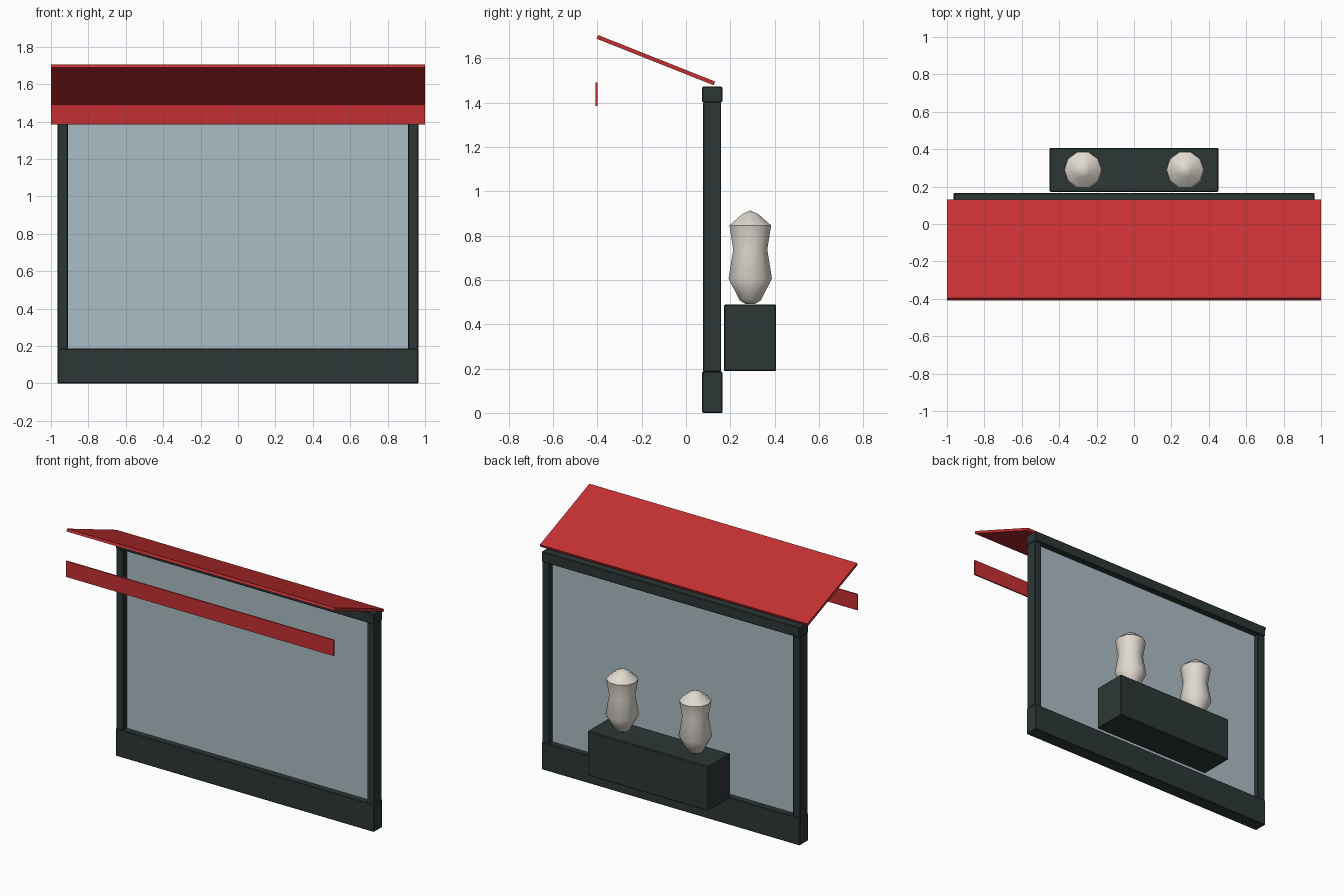
import bpy, bmesh, math
from mathutils import Matrix

default = bpy.data.objects.get("Cube")
if default:
    bpy.data.objects.remove(default, do_unlink=True)


def material(name, rgb):
    m = bpy.data.materials.new(name)
    m.use_nodes = True
    m.diffuse_color = (*rgb, 1)
    m.node_tree.nodes["Principled BSDF"].inputs["Base Color"].default_value = (*rgb, 1)
    return m


DARK = material("dark green grey paint", (0.026, 0.038, 0.037))
RED = material("red fabric", (0.56, 0.03, 0.032))
GLASS = material("pale blue glass", (0.41, 0.51, 0.56))
CREAM = material("cream mannequin", (0.74, 0.69, 0.62))


def add(name, bm, mat):
    bmesh.ops.recalc_face_normals(bm, faces=bm.faces)
    mesh = bpy.data.meshes.new(name)
    bm.to_mesh(mesh)
    bm.free()
    mesh.materials.append(mat)
    obj = bpy.data.objects.new(name, mesh)
    bpy.context.collection.objects.link(obj)
    return obj


def box(name, x, y, z, mat, bevel=0):
    """Box from (low, high) ranges on each axis."""
    bm = bmesh.new()
    bmesh.ops.create_cube(bm, size=1)
    size = [b - a for a, b in (x, y, z)]
    centre = [(a + b) / 2 for a, b in (x, y, z)]
    bm.transform(Matrix.Translation(centre) @ Matrix.Diagonal((*size, 1)))
    obj = add(name, bm, mat)
    if bevel:
        mod = obj.modifiers.new("soft edges", "BEVEL")
        mod.width = bevel
        mod.segments = 1
    return obj


# Window frame: sill panel, header, two posts
box("bottom_panel", (-0.965, 0.965), (0.073, 0.165), (0, 0.186), DARK, 0.004)
box("top_rail", (-0.965, 0.965), (0.073, 0.165), (1.402, 1.472), DARK, 0.004)
for side, label in ((-1, "right"), (1, "left")):
    xs = sorted((side * 0.965, side * 0.91))
    box(label + "_post", xs, (0.077, 0.159), (0.184, 1.404), DARK, 0.004)

# Glass pane
box("window_pane", (-0.912, 0.912), (0.114, 0.124), (0.184, 1.404), GLASS)

# Sloping awning and its hanging front strip
back, front = (0.128, 1.487), (-0.4, 1.697)
dy, dz = front[0] - back[0], front[1] - back[1]
awning = box("awning", (-1, 1), (-math.hypot(dy, dz) / 2, math.hypot(dy, dz) / 2),
             (-0.009, 0.009), RED)
awning.location = (0, (back[0] + front[0]) / 2, (back[1] + front[1]) / 2)
awning.rotation_euler.x = math.atan2(dz, dy) - math.pi
box("awning_valance", (-1, 1), (-0.409, -0.4), (1.384, 1.491), RED)

# Display plinth
box("display_plinth", (-0.452, 0.452), (0.172, 0.407), (0.188, 0.489), DARK, 0.005)

# Mannequin torsos: ten-sided lathed profile of (radius, height)
PROFILE = [(0.022, 0.491), (0.05, 0.508), (0.103, 0.606), (0.081, 0.737),
           (0.099, 0.846), (0.04, 0.896), (0, 0.914)]


def torso(name, cx, cy, sides=10):
    bm = bmesh.new()
    verts = [bm.verts.new((r, 0, z)) for r, z in PROFILE]
    edges = [bm.edges.new(pair) for pair in zip(verts, verts[1:])]
    bmesh.ops.spin(bm, geom=verts + edges, cent=(0, 0, 0), axis=(0, 0, 1),
                   angle=math.tau, steps=sides)
    bmesh.ops.remove_doubles(bm, verts=bm.verts, dist=0.0005)
    bmesh.ops.holes_fill(bm, edges=[e for e in bm.edges if e.is_boundary], sides=sides)
    obj = add(name, bm, CREAM)
    obj.location = (cx, cy, 0)
    bpy.ops.object.select_all(action="DESELECT")
    obj.select_set(True)
    bpy.context.view_layer.objects.active = obj
    bpy.ops.object.shade_smooth_by_angle(angle=math.radians(50))


torso("right_mannequin", -0.273, 0.29)
torso("left_mannequin", 0.273, 0.29)
